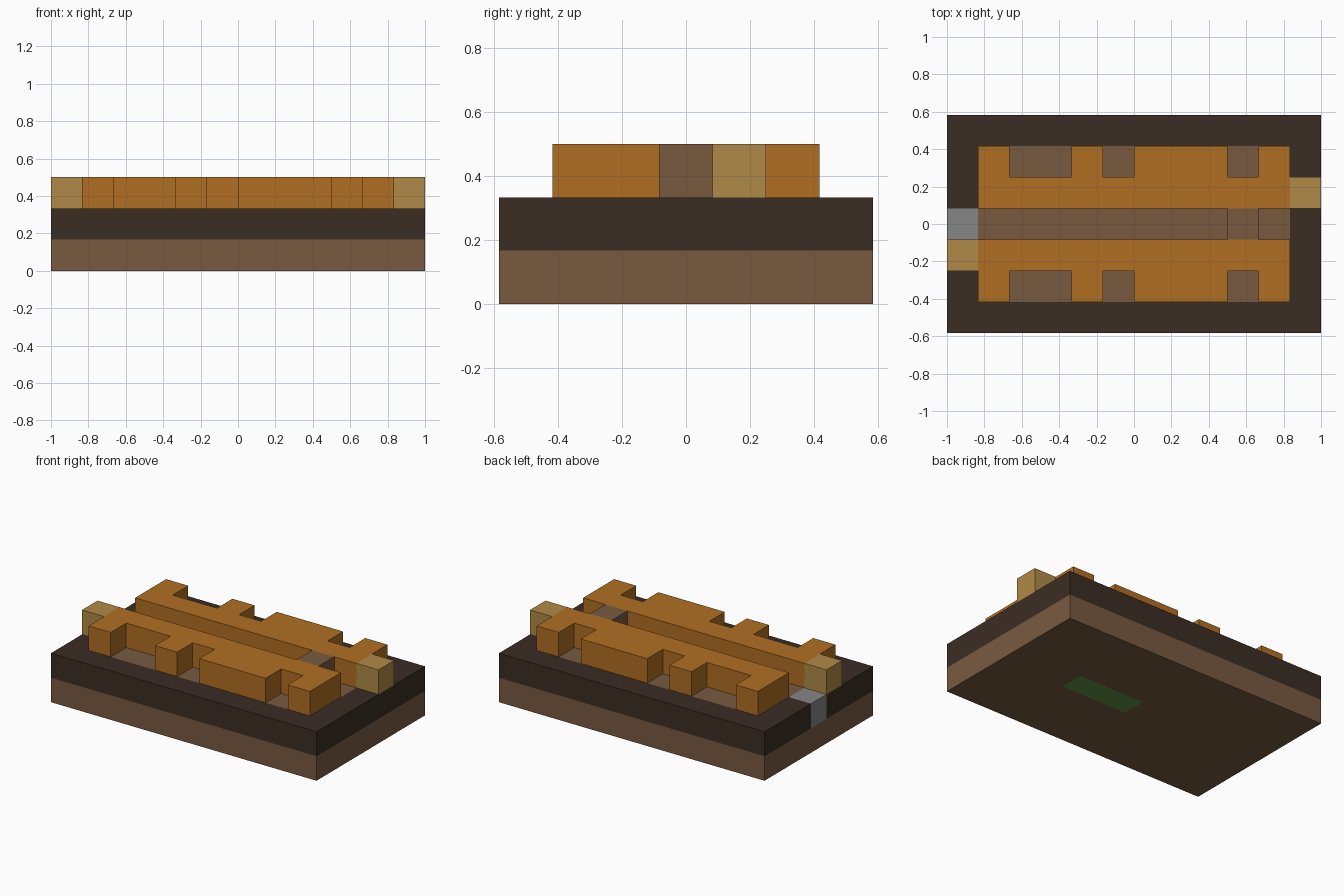
import bpy
import bmesh

cube = bpy.data.objects.get("Cube")
if cube:
    bpy.data.objects.remove(cube, do_unlink=True)

U = 1 / 6  # size of one grid cell


def material(name, hex_code):
    def linear(c):
        return c / 12.92 if c <= 0.04045 else ((c + 0.055) / 1.055) ** 2.4
    rgb = [linear(int(hex_code[i:i + 2], 16) / 255) for i in (0, 2, 4)]
    mat = bpy.data.materials.new(name)
    mat.use_nodes = True
    mat.diffuse_color = (*rgb, 1)
    mat.node_tree.nodes["Principled BSDF"].inputs["Base Color"].default_value = (*rgb, 1)
    return mat


BROWN = material("earth brown", "785A40")
DARK = material("dark brown", "3B2D23")
ORANGE = material("burnt orange", "B06E22")
TAN = material("pale tan", "B08A47")
GREY = material("stone grey", "868686")
GREEN = material("leaf green", "609249")


def finish(name, bm, mats):
    bmesh.ops.recalc_face_normals(bm, faces=bm.faces)
    mesh = bpy.data.meshes.new(name)
    bm.to_mesh(mesh)
    bm.free()
    for mat in mats:
        mesh.materials.append(mat)
    obj = bpy.data.objects.new(name, mesh)
    bpy.context.collection.objects.link(obj)
    return obj


def block(name, low, high, mats, x_cuts=(), y_cuts=(), rule=None):
    """Box between two grid corners, cut along grid lines, coloured by a rule."""
    bm = bmesh.new()
    bmesh.ops.create_cube(bm, size=1)
    for v in bm.verts:
        for i in range(3):
            v.co[i] = (low[i] if v.co[i] < 0 else high[i]) * U
    for axis, cuts in enumerate((x_cuts, y_cuts)):
        for cut in cuts:
            point, normal = [0, 0, 0], [0, 0, 0]
            point[axis], normal[axis] = cut * U, 1
            bmesh.ops.bisect_plane(bm, geom=bm.verts[:] + bm.edges[:] + bm.faces[:],
                                   plane_co=point, plane_no=normal)
    bmesh.ops.recalc_face_normals(bm, faces=bm.faces)
    if rule:
        for face in bm.faces:
            face.material_index = rule(face.calc_center_median() / U, face.normal)
    return finish(name, bm, mats)


NOTCHES = [(-4, -2), (-1, 0), (3, 4)]


# Lower slab with a green panel set flush in the underside
def base_rule(c, n):
    return int(n.z < -0.5 and 0 < c.x < 3 and abs(c.y) < 0.5)


block("lower_slab", (-6, -3.5, 0), (6, 3.5, 1), [BROWN, GREEN],
      (0, 3), (-0.5, 0.5), base_rule)


# Upper slab: brown floor in the channel and notches, grey end stone
def floor_rule(c, n):
    if abs(c.y) < 0.5 and c.x < -5 and (n.z > 0.5 or n.x < -0.5):
        return 2
    in_channel = abs(c.y) < 0.5 and abs(c.x) < 5
    in_notch = 1.5 < abs(c.y) < 2.5 and any(a < c.x < b for a, b in NOTCHES)
    return int(n.z > 0.5 and (in_channel or in_notch))


block("upper_slab", (-6, -3.5, 1), (6, 3.5, 2), [DARK, BROWN, GREY],
      (-5, -4, -2, -1, 0, 3, 4, 5), (-2.5, -1.5, -0.5, 0.5, 1.5, 2.5), floor_rule)


# Long notched walls on both sides of the channel
def notched_wall(name, side):
    outline = [(5, 0.5), (-5, 0.5), (-5, 2.5)]
    for a, b in NOTCHES:
        outline += [(a, 2.5), (a, 1.5), (b, 1.5), (b, 2.5)]
    outline.append((5, 2.5))
    bm = bmesh.new()
    face = bm.faces.new([bm.verts.new((x * U, side * y * U, 2 * U)) for x, y in outline])
    top = bmesh.ops.extrude_face_region(bm, geom=[face])["geom"]
    bmesh.ops.translate(bm, vec=(0, 0, U),
                        verts=[g for g in top if isinstance(g, bmesh.types.BMVert)])
    return finish(name, bm, [ORANGE])


notched_wall("front_wall", -1)
notched_wall("back_wall", 1)

# Block standing in the channel and the two end blocks
block("channel_block", (3, -0.5, 2), (4, 0.5, 3), [BROWN])
block("left_end_block", (5, 0.5, 2), (6, 1.5, 3), [TAN])
block("right_end_block", (-6, -1.5, 2), (-5, -0.5, 3), [TAN])
